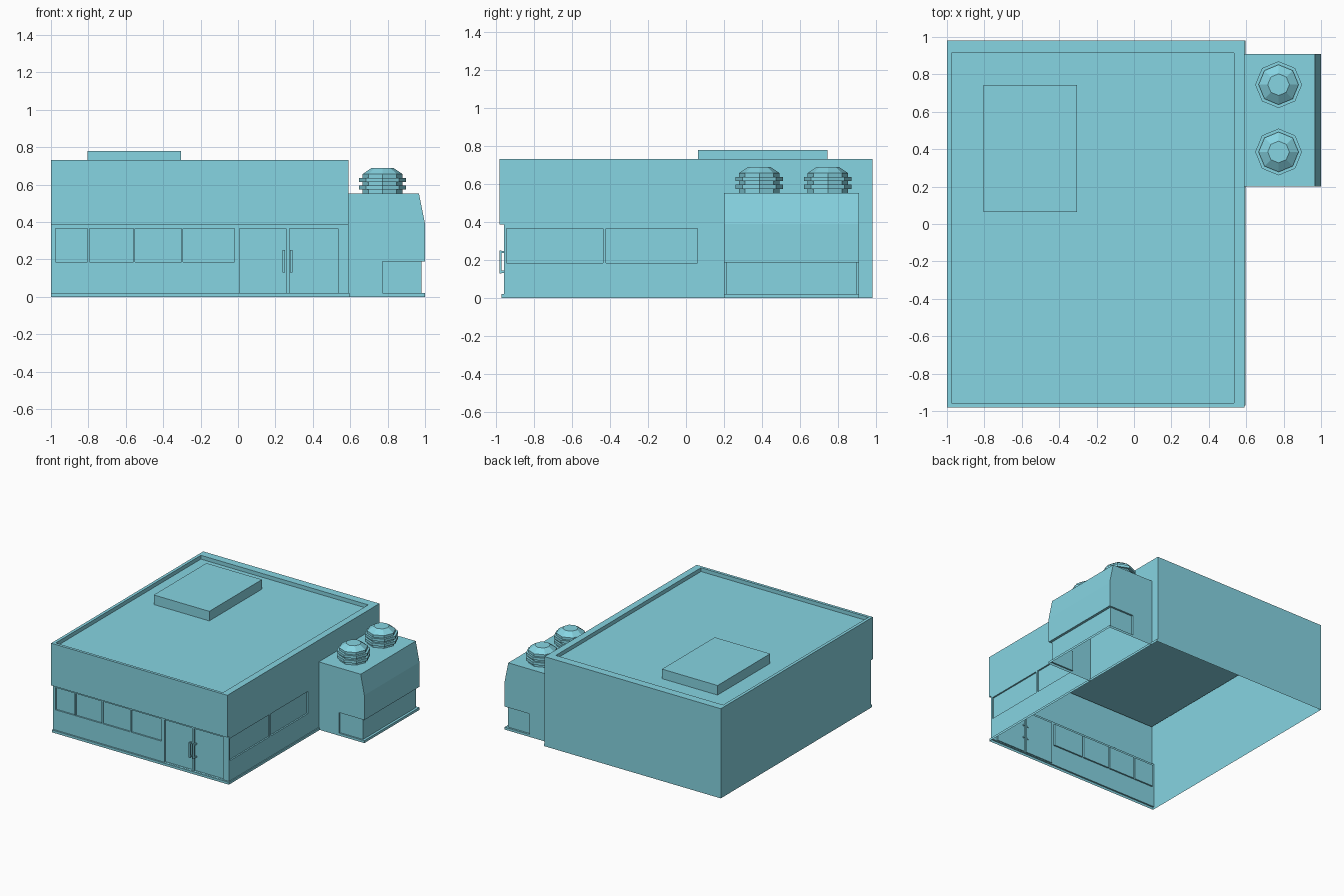
import bpy, bmesh
from math import cos, sin, pi
from mathutils import Vector

if "Cube" in bpy.data.objects:
    bpy.data.objects.remove(bpy.data.objects["Cube"])

# one light blue-green paint for everything
paint = bpy.data.materials.new("teal_paint")
paint.diffuse_color = (0.24, 0.66, 0.76, 1)
paint.use_nodes = True
paint.node_tree.nodes["Principled BSDF"].inputs["Base Color"].default_value = paint.diffuse_color


def finish(name, bm):
    # drop zero-area strips, weld, and store the mesh
    bm.normal_update()
    flat = [f for f in bm.faces if f.calc_area() < 1e-7]
    bmesh.ops.delete(bm, geom=flat, context='FACES')
    bmesh.ops.remove_doubles(bm, verts=bm.verts, dist=1e-5)
    me = bpy.data.meshes.new(name)
    bm.to_mesh(me)
    bm.free()
    me.materials.append(paint)
    ob = bpy.data.objects.new(name, me)
    bpy.context.collection.objects.link(ob)
    return ob


def quad(bm, pts):
    return bm.faces.new([bm.verts.new(p) for p in pts])


def loft(name, rings, closed=True, skip=(), base=False):
    # rings: list of (list of xy points counter-clockwise, z); top is capped
    bm = bmesh.new()
    for k in range(len(rings) - 1):
        (a, za), (b, zb) = rings[k], rings[k + 1]
        n = len(a)
        for i in range(n if closed else n - 1):
            if (k, i) in skip:
                continue
            j = (i + 1) % n
            quad(bm, [(*a[i], za), (*a[j], za), (*b[j], zb), (*b[i], zb)])
    top, z = rings[-1]
    quad(bm, [(*p, z) for p in dict.fromkeys(top)])
    if base:
        quad(bm, [(*p, rings[0][1]) for p in reversed(rings[0][0])])
    return finish(name, bm)


def rect(x0, x1, y0, y1):
    return [(x0, y0), (x1, y0), (x1, y1), (x0, y1)]


def box(name, x0, x1, y0, y1, z0, z1):
    r = rect(x0, x1, y0, y1)
    return loft(name, [(r, z0), (r, z1)], base=True)


def wall(name, at, u0, u1, z0, z1, openings, depth=0.012):
    # flat wall with recessed panels; at(u, z, d) gives a point d behind the wall
    bm = bmesh.new()
    us = sorted({u0, u1, *[v for o in openings for v in o[:2]]})
    zs = sorted({z0, z1, *[v for o in openings for v in o[2:]]})
    for a, b in zip(us, us[1:]):
        for c, e in zip(zs, zs[1:]):
            m, h = (a + b) / 2, (c + e) / 2
            if not any(o[0] < m < o[1] and o[2] < h < o[3] for o in openings):
                quad(bm, [at(a, c, 0), at(b, c, 0), at(b, e, 0), at(a, e, 0)])
    for a, b, c, e in openings:
        cs = [(a, c), (b, c), (b, e), (a, e)]
        quad(bm, [at(*p, depth) for p in cs])
        for i in range(4):
            p, q = cs[i], cs[(i + 1) % 4]
            quad(bm, [at(*p, 0), at(*q, 0), at(*q, depth), at(*p, depth)])
    return finish(name, bm)


# main building shell: plinth, lower walls, front overhang, sunken roof
plinth = rect(-1, .597, -.97, .98)
lower = rect(-1, .59, -.957, .98)
upper = rect(-1, .59, -.98, .98)
roof = rect(-.975, .535, -.957, .914)
loft("building_shell",
     [(plinth, 0), (plinth, .02), (lower, .02), (lower, .387),
      (upper, .387), (upper, .731), (roof, .731), (roof, .70)],
     skip={(2, 0), (2, 1)})

# front wall with four windows and a pair of doors
windows = [(a, b, .185, .366) for a, b in
           ((-.977, -.805), (-.795, -.56), (-.55, -.303), (-.293, -.02))]
doors = [(.007, .257, .021, .366), (.275, .535, .021, .366)]
wall("front_wall", lambda u, z, d: Vector((u, -.957 + d, z)),
     -1, .59, .02, .387, windows + doors)

# right wall, flush with the storey above, with two long windows
wall("right_wall", lambda u, z, d: Vector((.59 - d, u, z)),
     -.957, .98, .02, .387, [(-.943, -.435, .185, .366), (-.42, .06, .185, .366)])

# door handles: a bar on two end mounts that pass through the door
for side, x in (("left", .238), ("right", .277)):
    box("door_handle_" + side, x, x + .014, -.98, -.968, .13, .25)
    for k, z in enumerate((.132, .236)):
        box(f"handle_mount_{side}_{k}", x + .001, x + .013, -.968, -.938, z, z + .012)

# raised box on the roof
box_ring = rect(-.805, -.304, .064, .743)
loft("roof_box", [(box_ring, .70), (box_ring, .778)])


# side annex: recessed lower part, vertical wall, sloping outer edge
def annex_ring(x, y0, y1):
    return [(.59, .2), (.773, .2), (.773, y0), (x, y0),
            (x, y1), (.773, y1), (.773, .91), (.59, .91)]


outer = annex_ring(1, .2, .91)
inner = annex_ring(.98, .212, .895)
loft("side_annex",
     [(outer, 0), (outer, .02), (inner, .02), (inner, .188),
      (outer, .188), (outer, .39), (annex_ring(.967, .2, .91), .553)], closed=False)

# two octagonal ribbed roof vents
profile = [(.107, .553), (.107, .574), (.125, .574), (.125, .596),
           (.107, .596), (.107, .614), (.125, .614), (.125, .636),
           (.107, .636), (.107, .656), (.058, .689)]
for name, cy in (("front", .385), ("back", .745)):
    rings = [([(.773 + r * cos(i * pi / 4), cy + r * sin(i * pi / 4))
               for i in range(8)], z) for r, z in profile]
    loft("roof_vent_" + name, rings)
